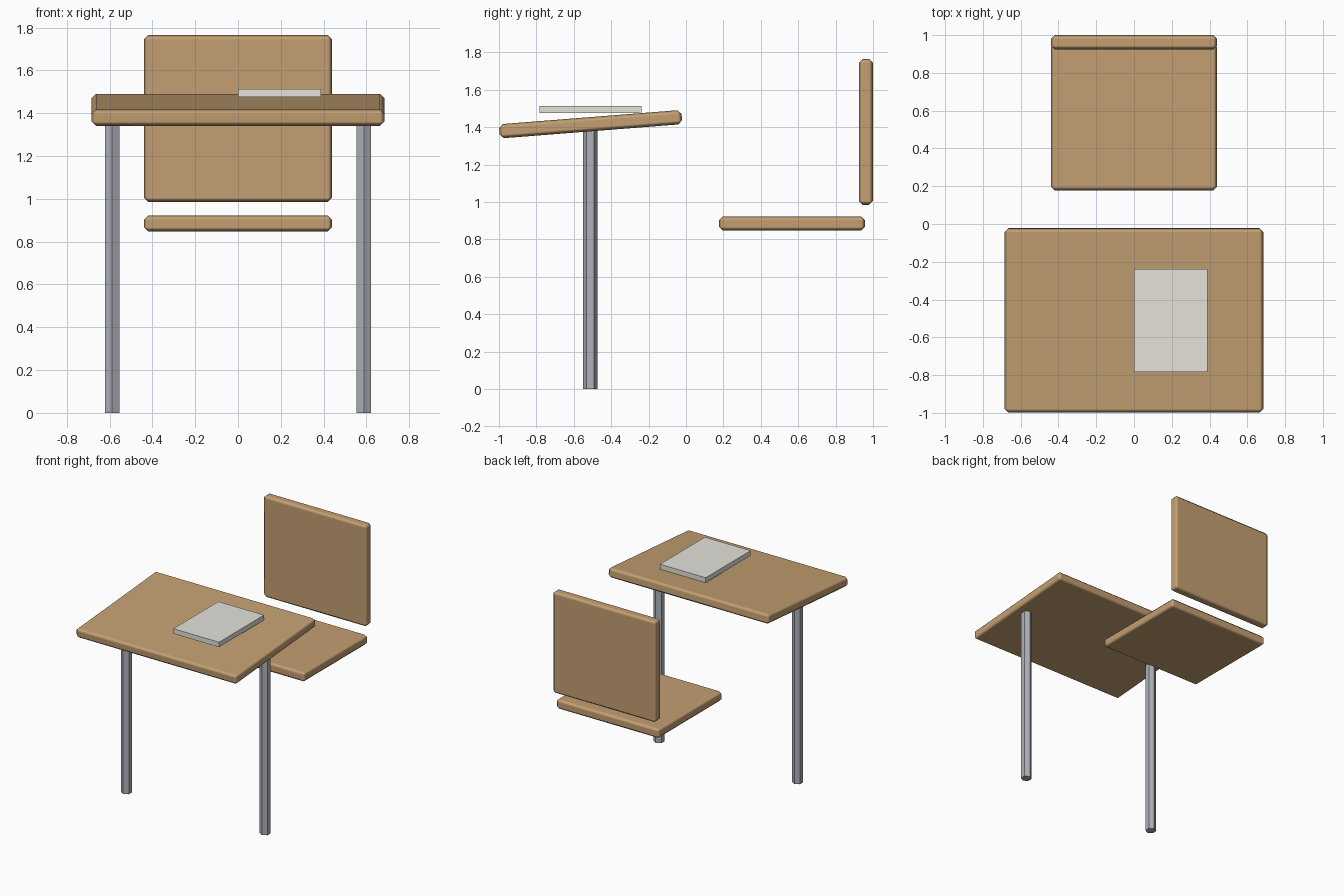
import bpy, math

if "Cube" in bpy.data.objects:
    bpy.data.objects.remove(bpy.data.objects["Cube"])


def material(name, color):
    m = bpy.data.materials.new(name)
    m.diffuse_color = (*color, 1.0)
    m.use_nodes = True
    m.node_tree.nodes["Principled BSDF"].inputs["Base Color"].default_value = m.diffuse_color
    return m


WOOD = material("tan wood", (0.55, 0.35, 0.17))
METAL = material("grey metal", (0.42, 0.44, 0.48))
PAPER = material("off white paper", (0.78, 0.76, 0.70))


def box(name, center, size, mat, tilt=0.0, bevel=0.0):
    bpy.ops.mesh.primitive_cube_add(size=1, location=center)
    ob = bpy.context.object
    ob.name = name
    ob.scale = size
    bpy.ops.object.transform_apply(location=False, rotation=False, scale=True)
    ob.rotation_euler.x = tilt
    ob.data.materials.append(mat)
    if bevel:
        # chamfered rim, shaded softly while the broad faces stay flat
        ob.data.shade_smooth()
        mod = ob.modifiers.new("rim", 'BEVEL')
        mod.width = bevel
        mod.segments = 1
        mod.harden_normals = True
    return ob


# Chair: floating seat and backrest panels
box("seat", (0, 0.567, 0.885), (0.88, 0.78, 0.076), WOOD, bevel=0.021)
box("backrest", (0, 0.962, 1.375), (0.88, 0.076, 0.78), WOOD, bevel=0.021)

# Desk: board sloping down towards the front
box("desk_top", (0, -0.51, 1.416), (1.37, 0.978, 0.076), WOOD,
    tilt=math.radians(4.5), bevel=0.021)

# Desk legs: hexagonal posts
for side, x in (("left", -0.588), ("right", 0.588)):
    bpy.ops.mesh.primitive_cylinder_add(vertices=6, radius=0.039, depth=1.40,
                                        location=(x, -0.512, 0.70))
    leg = bpy.context.object
    leg.name = side + "_desk_leg"
    leg.data.materials.append(METAL)

# Notebook lying level on the desk
box("notebook", (0.194, -0.511, 1.495), (0.388, 0.545, 0.038), PAPER)
